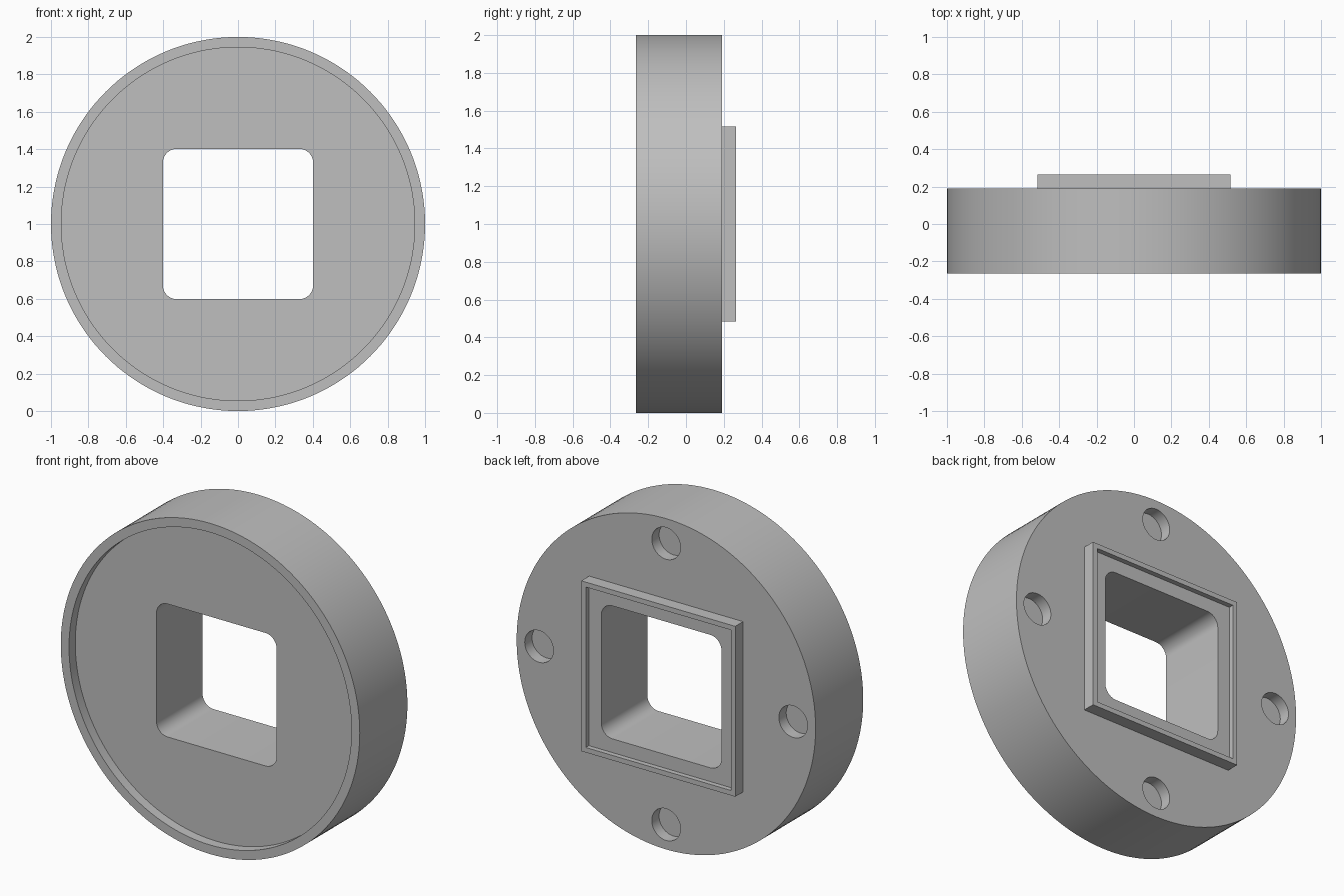
import bpy
import bmesh
import math

if "Cube" in bpy.data.objects:
    bpy.data.objects.remove(bpy.data.objects["Cube"], do_unlink=True)

FRONT, BACK, COLLAR_BACK = -0.265, 0.19, 0.265
CENTRE_Z = 1.0


def prism(name, outline, y0, y1):
    """Extrude an (x, z) outline from y0 to y1."""
    bm = bmesh.new()
    base = bm.faces.new([bm.verts.new((x, y0, z + CENTRE_Z)) for x, z in outline])
    grown = bmesh.ops.extrude_face_region(bm, geom=[base], use_keep_orig=True)["geom"]
    moved = [v for v in grown if isinstance(v, bmesh.types.BMVert)]
    bmesh.ops.translate(bm, verts=moved, vec=(0, y1 - y0, 0))
    bmesh.ops.recalc_face_normals(bm, faces=bm.faces)
    mesh = bpy.data.meshes.new(name)
    bm.to_mesh(mesh)
    bm.free()
    obj = bpy.data.objects.new(name, mesh)
    bpy.context.collection.objects.link(obj)
    return obj


def arc(radius, start, sweep, steps, cx=0, cz=0):
    angles = [start + sweep * i / steps for i in range(steps + 1)]
    return [(cx + radius * math.cos(a), cz + radius * math.sin(a)) for a in angles]


def circle(radius, sides, cx=0, cz=0):
    return arc(radius, 0, math.tau, sides, cx, cz)[:-1]


def square(half, corner=0):
    if not corner:
        return [(half, half), (-half, half), (-half, -half), (half, -half)]
    c, points = half - corner, []
    for i, (sx, sz) in enumerate([(1, 1), (-1, 1), (-1, -1), (1, -1)]):
        points += arc(corner, i * math.pi / 2, math.pi / 2, 10, sx * c, sz * c)
    return points


def combine(target, tool, operation):
    """Apply a boolean and discard the tool."""
    mod = target.modifiers.new(tool.name, "BOOLEAN")
    mod.object, mod.operation, mod.solver = tool, operation, "EXACT"
    bpy.context.view_layer.objects.active = target
    bpy.ops.object.modifier_apply(modifier=mod.name)
    bpy.data.objects.remove(tool, do_unlink=True)


# Round body with the square collar on its back
flange = prism("round_flange", circle(1.0, 144), FRONT, BACK)
combine(flange, prism("collar", square(0.515), BACK - 0.1, COLLAR_BACK), "UNION")

# Shallow recesses in the front face and in the collar
combine(flange, prism("front_recess", circle(0.945, 144), FRONT - 0.1, FRONT + 0.06), "DIFFERENCE")
combine(flange, prism("collar_recess", square(0.485), COLLAR_BACK - 0.03, 0.4), "DIFFERENCE")

# Rounded square opening right through
combine(flange, prism("opening", square(0.402, 0.075), -0.5, 0.5), "DIFFERENCE")

# Four blind holes in the back face
for i in range(4):
    a = i * math.pi / 2
    spot = circle(0.096, 40, 0.85 * math.cos(a), 0.85 * math.sin(a))
    combine(flange, prism("blind_hole", spot, BACK - 0.07, 0.4), "DIFFERENCE")

# Plain grey finish
grey = bpy.data.materials.new("plain_grey")
grey.use_nodes = True
colour = (0.52, 0.52, 0.52, 1)
grey.diffuse_color = colour
grey.node_tree.nodes["Principled BSDF"].inputs["Base Color"].default_value = colour
flange.data.materials.clear()
flange.data.materials.append(grey)

bpy.ops.object.select_all(action="DESELECT")
flange.select_set(True)
bpy.context.view_layer.objects.active = flange
bpy.ops.object.shade_smooth_by_angle(angle=math.radians(30))
